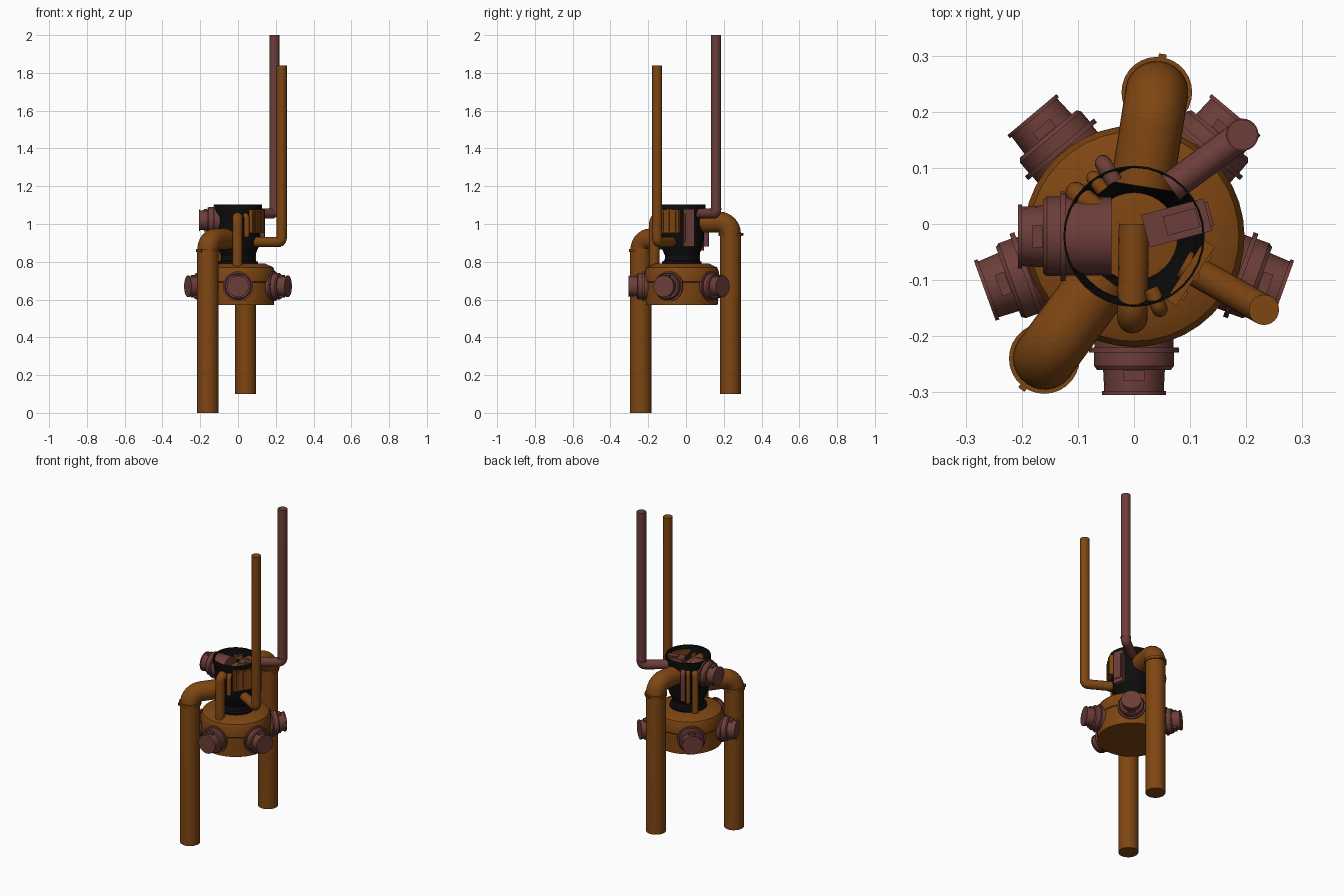
import bpy, bmesh, math
from mathutils import Vector, Matrix

if "Cube" in bpy.data.objects:
    bpy.data.objects.remove(bpy.data.objects["Cube"])

AXIS = Vector((0, -0.022, 0))   # vertical axis of drum and cup


def material(name, rgb):
    m = bpy.data.materials.new(name)
    m.diffuse_color = (*rgb, 1)
    m.use_nodes = True
    m.node_tree.nodes["Principled BSDF"].inputs["Base Color"].default_value = m.diffuse_color
    return m


BROWN = material("rust_brown", (0.21, 0.061, 0.006))
MAUVE = material("dull_mauve", (0.15, 0.048, 0.041))
BLACK = material("soot_black", (0.004, 0.004, 0.004))


def finish(name, bm, mat):
    bmesh.ops.recalc_face_normals(bm, faces=bm.faces[:])
    me = bpy.data.meshes.new(name)
    bm.to_mesh(me)
    bm.free()
    me.materials.append(mat)
    ob = bpy.data.objects.new(name, me)
    bpy.context.collection.objects.link(ob)
    return ob


def radial(deg, d, z):
    a = math.radians(deg)
    return AXIS + Vector((d * math.cos(a), d * math.sin(a), z))


def skin(bm, rings, caps=True):
    for a, b in zip(rings, rings[1:]):
        for i in range(len(a)):
            j = (i + 1) % len(a)
            bm.faces.new((a[i], a[j], b[j], b[i]))
    if caps:
        bm.faces.new(rings[0])
        bm.faces.new(rings[-1])


def lathe(name, profile, mat, matrix, sides=32, caps=True):
    """Turn (radius, height) points around the local z axis."""
    bm = bmesh.new()
    rings = []
    for r, z in profile:
        rings.append([bm.verts.new(matrix @ Vector((
            r * math.cos(2 * math.pi * i / sides),
            r * math.sin(2 * math.pi * i / sides), z))) for i in range(sides)])
    skin(bm, rings, caps)
    return finish(name, bm, mat)


def elbow_pipe(name, inner, corner, end, r, bend, mat, sides=24, steps=6):
    """Round pipe from inner to corner to end with a rounded bend."""
    u, v = (inner - corner).normalized(), (end - corner).normalized()
    centre = corner + (u + v) * bend
    path = [(inner, -u)]
    for k in range(steps + 1):
        t = math.pi / 2 * k / steps
        path.append((centre - v * bend * math.cos(t) - u * bend * math.sin(t),
                     v * math.sin(t) - u * math.cos(t)))
    path.append((end, v))
    side = u.cross(v).normalized()
    bm = bmesh.new()
    rings = []
    for p, tan in path:
        up = side.cross(tan)
        rings.append([bm.verts.new(p + r * (side * math.cos(a) + up * math.sin(a)))
                      for a in (2 * math.pi * i / sides for i in range(sides))])
    skin(bm, rings)
    return finish(name, bm, mat)


def box(name, centre, size, deg, mat):
    bm = bmesh.new()
    bmesh.ops.create_cube(bm, size=1, matrix=Matrix.Translation(centre)
                          @ Matrix.Rotation(math.radians(deg), 4, 'Z')
                          @ Matrix.Diagonal((*size, 1)))
    return finish(name, bm, mat)


upright = Matrix.Translation(AXIS)

# Drum with bevelled shoulder
lathe("base_drum", [(0.19, 0.572), (0.193, 0.69), (0.197, 0.695), (0.197, 0.745),
                    (0.187, 0.77), (0.145, 0.79)], BROWN, upright, 40)

# Open black cup, thin wall
lathe("cup", [(0.105, 0.785), (0.105, 0.80), (0.092, 0.806), (0.088, 0.83),
              (0.108, 0.875), (0.116, 0.91), (0.118, 1.04), (0.126, 1.06), (0.126, 1.103),
              (0.123, 1.103), (0.122, 1.06), (0.113, 1.04), (0.111, 0.91),
              (0.082, 0.83), (0.078, 0.79)], BLACK, upright, 32, caps=False)


# Stepped ports: five around the drum, one on the cup
def port(name, deg, z, tip, inner):
    out = radial(deg, 1, 0) - AXIS
    m = Matrix.Translation(radial(deg, 0, z)) @ out.to_track_quat('Z', 'Y').to_matrix().to_4x4()
    prof = [(0.07, inner), (0.07, tip - 0.085), (0.08, tip - 0.085), (0.08, tip - 0.076),
            (0.071, tip - 0.076), (0.071, tip - 0.052), (0.066, tip - 0.045),
            (0.055, tip - 0.045), (0.053, tip - 0.007), (0.057, tip - 0.007), (0.057, tip)]
    lathe(name, prof, MAUVE, m, 18)
    for s in (-1, 1):
        box(name + "_lug", radial(deg, tip - 0.035, z + s * 0.052), (0.018, 0.04, 0.014), deg, MAUVE)


for i in range(5):
    port(f"drum_port_{i + 1}", -90 + 70 * (i if i < 3 else i - 5), 0.67, 0.283, 0.15)
port("cup_port", 180, 1.02, 0.207, 0.04)

# Two thick legs with collars and collar nubs
for name, deg, d, inner, ztop, zbot, collar in (
        ("front_leg", 233.7, 0.27, 0.09, 0.92, 0.0, 0.86),
        ("back_leg", 81, 0.26, 0.09, 1.01, 0.10, 0.945)):
    elbow_pipe(name, radial(deg, inner, ztop), radial(deg, d, ztop),
               radial(deg, d, zbot), 0.056, 0.062, BROWN, 28, 8)
    p = radial(deg, d, 0)
    lathe(name + "_collar", [(0.05, collar - 0.008), (0.063, collar - 0.008),
                             (0.063, collar + 0.008), (0.05, collar + 0.008)],
          BROWN, Matrix.Translation(p), 28)
    box(name + "_nub", radial(deg, d + 0.062, collar), (0.014, 0.014, 0.014), deg, BROWN)

# Two tall thin pipes
elbow_pipe("tall_mauve_pipe", Vector((0.065, 0.065, 1.055)), Vector((0.193, 0.159, 1.055)),
           Vector((0.193, 0.159, 2.0)), 0.027, 0.02, MAUVE)
elbow_pipe("tall_brown_pipe", radial(-29.5, 0.10, 0.905), radial(-29.5, 0.266, 0.905),
           radial(-29.5, 0.266, 1.84), 0.027, 0.02, BROWN)
lathe("tall_mauve_pipe_lip", [(0.029, 1.075), (0.029, 1.085)], MAUVE,
      Matrix.Translation((0.193, 0.159, 0)), 24)

# Small bent pipes running down the cup
V = Vector
for name, a, b, zt, zb, r, mat in (
        ("front_feed_pipe", (0, 0), (-0.003, -0.168), 1.035, 0.77, 0.027, BROWN),
        ("front_small_pipe", (0.03, -0.115), (0.046, -0.152), 1.045, 0.93, 0.014, BROWN),
        ("back_brown_pipe", (-0.058, 0.02), (-0.103, 0.056), 1.04, 0.80, 0.019, BROWN),
        ("back_thin_pipe", (-0.055, 0.06), (-0.072, 0.082), 1.05, 0.86, 0.013, BROWN),
        ("back_mauve_pipe", (-0.035, 0.075), (-0.055, 0.108), 1.05, 0.88, 0.015, MAUVE)):
    elbow_pipe(name, V((*a, zt)), V((*b, zt)), V((*b, zb)), r, r * 1.05, mat, 16)

# Mauve box through the right wall of the cup
box("side_box", V((0.076, 0.002, 0.98)), (0.115, 0.06, 0.20), 15, MAUVE)
box("side_box_lid", V((0.085, 0.004, 1.082)), (0.06, 0.035, 0.008), 15, MAUVE)
box("side_box_face", V((0.131, 0.017, 0.98)), (0.012, 0.045, 0.15), 15, MAUVE)

# Brown ribbed panel on the front right of the cup
box("panel", radial(-33, 0.12, 1.015), (0.022, 0.125, 0.125), -33, BROWN)
for k in (-1, 0, 1):
    c = radial(-33, 0.132, 1.015) + Vector((0.545, 0.839, 0)) * 0.04 * k
    box("panel_rib", c, (0.008, 0.016, 0.11), -33, BROWN)

# Smooth round parts, keep hard edges
for ob in bpy.context.scene.objects:
    ob.select_set(True)
    bpy.context.view_layer.objects.active = ob
bpy.ops.object.shade_smooth_by_angle(angle=math.radians(30))
